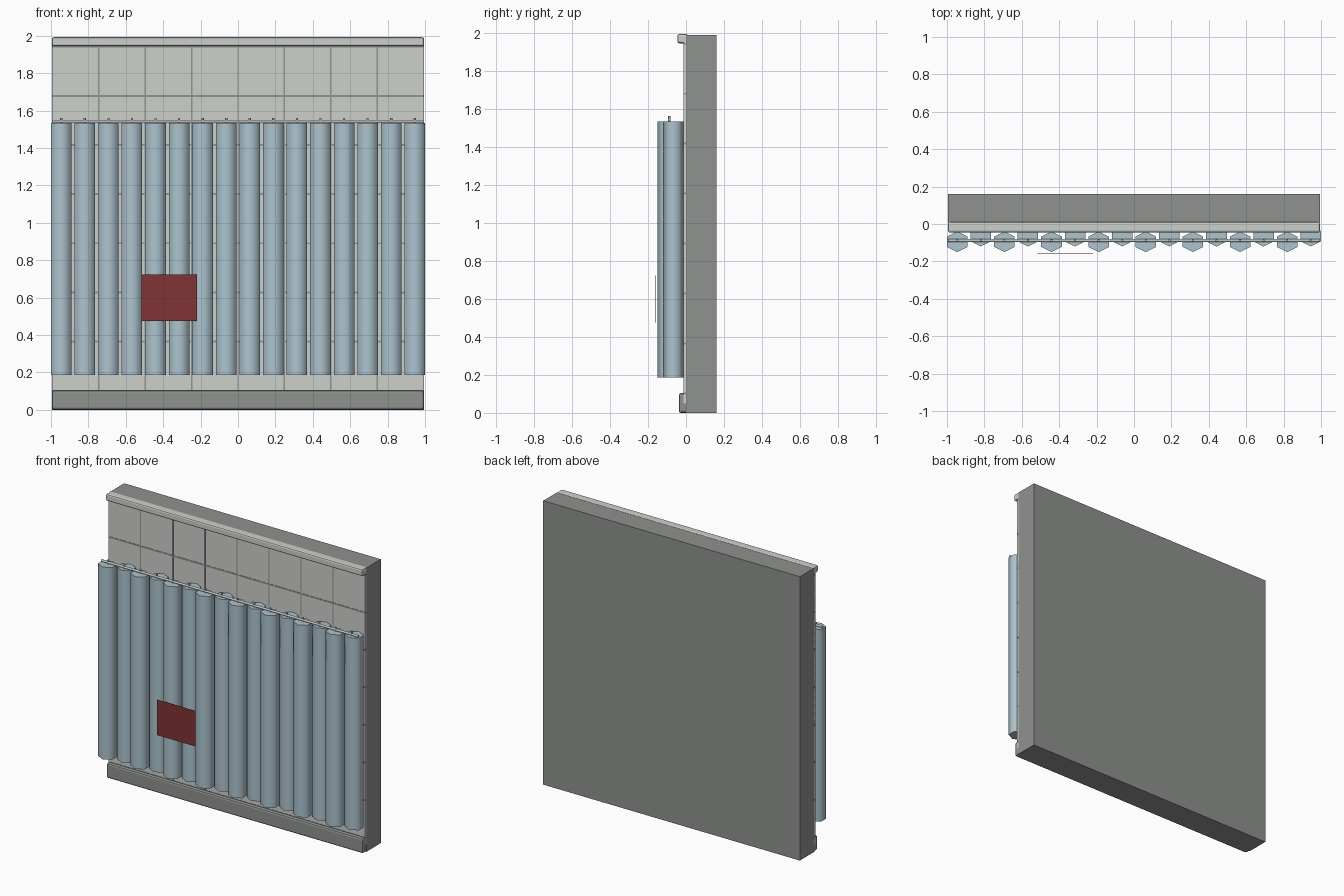
import bpy, math

if "Cube" in bpy.data.objects:
    bpy.data.objects.remove(bpy.data.objects["Cube"])


def srgb(c):
    c /= 255
    return c / 12.92 if c <= 0.04045 else ((c + 0.055) / 1.055) ** 2.4


def material(name, r, g, b):
    m = bpy.data.materials.new(name)
    m.diffuse_color = (srgb(r), srgb(g), srgb(b), 1)
    m.use_nodes = True
    m.node_tree.nodes["Principled BSDF"].inputs["Base Color"].default_value = m.diffuse_color
    return m


CONCRETE = material("concrete grey", 143, 146, 143)
TILE = material("pale tile", 206, 208, 203)
GROUT = material("grout grey", 146, 149, 147)
CURTAIN = material("pale blue cloth", 173, 195, 206)
METAL = material("light metal", 200, 203, 203)
RED = material("dark red", 128, 52, 52)


def box(name, lo, hi, mat, bevel=0):
    bpy.ops.mesh.primitive_cube_add(size=1, location=[(a + b) / 2 for a, b in zip(lo, hi)])
    ob = bpy.context.object
    ob.name = name
    ob.scale = [b - a for a, b in zip(lo, hi)]
    bpy.ops.object.transform_apply(location=False, rotation=False, scale=True)
    ob.data.materials.append(mat)
    if bevel:
        mod = ob.modifiers.new("bevel", 'BEVEL')
        mod.width = bevel
        mod.segments = 2
    return ob


def prism(name, loc, radii, depth, sides, mat, rot=(0, 0, 0), angle=65):
    bpy.ops.mesh.primitive_cylinder_add(vertices=sides, radius=1, depth=depth, location=loc, rotation=rot)
    ob = bpy.context.object
    ob.name = name
    ob.scale = (radii[0], radii[1], 1)
    bpy.ops.object.transform_apply(location=False, rotation=False, scale=True)
    ob.data.materials.append(mat)
    bpy.ops.object.shade_smooth_by_angle(angle=math.radians(angle))
    return ob


W = 0.994

# Wall and its tiled face
box("wall", (-W, 0, 0), (W, 0.16, 1.988), CONCRETE)
box("tile_face", (-W, -0.012, 0.05), (W, 0.002, 1.96), TILE)

# Grout lines, slightly proud of the tiles
for i in range(8):
    z = 0.102 + i * 0.2628
    box("grout_row", (-W - 0.001, -0.0135, z - 0.005), (W + 0.001, 0.001, z + 0.005), GROUT)
for i in range(1, 8):
    x = -W + i * W / 4
    box("grout_column", (x - 0.004, -0.0135, 0.06), (x + 0.004, 0.001, 1.95), GROUT)

# Top trim and skirting
box("top_trim", (-W, -0.046, 1.944), (W, 0.012, 1.992), TILE, 0.01)
box("skirting", (-W, -0.038, 0.0), (W, 0.01, 0.104), CONCRETE, 0.012)

# Curtain folds, alternating in depth, each with a hook pin
BOTTOM, TOP = 0.187, 1.533
for i in range(16):
    x = -0.945 + i * 0.126
    y = -0.095 if i % 2 == 0 else -0.065
    prism("curtain_fold", (x, y, (BOTTOM + TOP) / 2), (0.055 / math.cos(math.pi / 6), 0.055),
          TOP - BOTTOM, 6, CURTAIN)
    prism("curtain_hook", (x, -0.088, 1.545), (0.006, 0.006), 0.032, 8, METAL)

# Curtain rail
prism("curtain_rail", (0, -0.088, 1.543), (0.008, 0.008), 1.99, 10, METAL, rot=(0, math.pi / 2, 0))

# Thin red patch hanging in front of the curtain
box("red_patch", (-0.515, -0.160, 0.475), (-0.218, -0.158, 0.723), RED)
